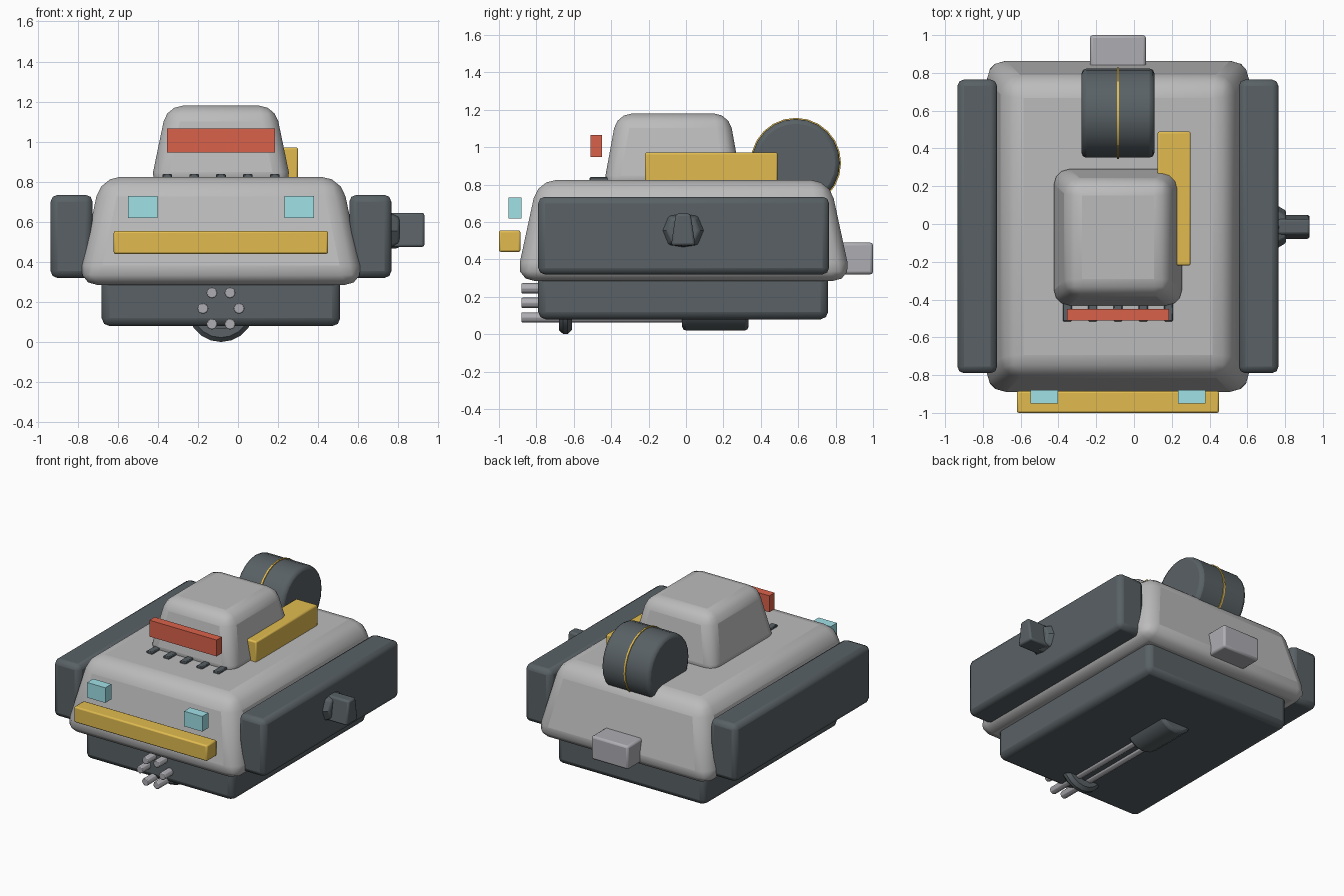
import bpy, bmesh, math
from mathutils import Matrix, Vector

if "Cube" in bpy.data.objects:
    bpy.data.objects.remove(bpy.data.objects["Cube"])

CX = -0.085  # symmetry plane of the vehicle


def material(name, color):
    m = bpy.data.materials.new(name)
    m.diffuse_color = (*color, 1)
    m.use_nodes = True
    m.node_tree.nodes["Principled BSDF"].inputs["Base Color"].default_value = m.diffuse_color
    return m


DARK = material("dark_grey", (0.10, 0.12, 0.13))
LIGHT = material("light_grey", (0.42, 0.42, 0.45))
GREY = material("mid_grey", (0.50, 0.50, 0.50))
YELLOW = material("yellow", (0.75, 0.50, 0.08))
RED = material("red", (0.70, 0.12, 0.07))
CYAN = material("cyan", (0.35, 0.75, 0.80))


def finish(name, bm, mat, bevel=0.0, segments=2):
    me = bpy.data.meshes.new(name)
    bmesh.ops.recalc_face_normals(bm, faces=bm.faces)
    bm.to_mesh(me)
    bm.free()
    ob = bpy.data.objects.new(name, me)
    bpy.context.collection.objects.link(ob)
    me.materials.append(mat)
    if bevel:
        b = ob.modifiers.new("bevel", "BEVEL")
        b.width, b.segments = bevel, segments
        b.limit_method, b.angle_limit = "ANGLE", math.radians(40)
    bpy.ops.object.select_all(action="DESELECT")
    ob.select_set(True)
    bpy.context.view_layer.objects.active = ob
    bpy.ops.object.shade_smooth_by_angle(angle=math.radians(35))
    return ob


def box(name, x, y, z, mat, bevel=0.0, segments=2, top=(1, 1)):
    """Box from (min, max) ranges; top scales the upper face in x and y."""
    bm = bmesh.new()
    bmesh.ops.create_cube(bm, size=1)
    for v in bm.verts:
        tx, ty = top if v.co.z > 0 else (1, 1)
        v.co = Vector(((x[0] + x[1]) / 2 + v.co.x * tx * (x[1] - x[0]),
                       (y[0] + y[1]) / 2 + v.co.y * ty * (y[1] - y[0]),
                       (z[0] + z[1]) / 2 + v.co.z * (z[1] - z[0])))
    return finish(name, bm, mat, bevel, segments)


def cylinder(name, center, r, length, axis, sides, mat, bevel=0.0, r2=None):
    bm = bmesh.new()
    rot = Matrix.Rotation(math.pi / 2, 4, "Y" if axis == "X" else "X")
    bmesh.ops.create_cone(bm, cap_ends=True, segments=sides, radius1=r,
                          radius2=r if r2 is None else r2, depth=length,
                          matrix=Matrix.Translation(center) @ rot)
    return finish(name, bm, mat, bevel)


# main body
box("hull", (CX - 0.715, CX + 0.715), (-0.91, 0.885), (0.285, 0.825), GREY, 0.1, 3, (0.84, 0.87))
box("lower_chassis", (CX - 0.595, CX + 0.595), (-0.79, 0.76), (0.08, 0.42), DARK, 0.04)
for side, s in (("left", -1), ("right", 1)):
    a, b = sorted((CX + s * 0.64, CX + s * 0.85))
    box(side + "_side_pod", (a, b), (-0.79, 0.765), (0.32, 0.735), DARK, 0.035)
    c = CX + s * 0.39
    box(side + "_headlight", (c - 0.073, c + 0.073), (-0.95, -0.88), (0.62, 0.73), CYAN)
box("front_bumper", (CX - 0.535, CX + 0.535), (-1.0, -0.885), (0.44, 0.555), YELLOW, 0.01)
box("rear_block", (CX - 0.148, CX + 0.148), (0.76, 1.0), (0.32, 0.49), LIGHT, 0.015)

# cabin with warning bar, vents and side locker
box("cabin", (CX - 0.355, CX + 0.355), (-0.445, 0.305), (0.77, 1.18), GREY, 0.08, 3, (0.76, 0.80))
box("light_bar", (CX - 0.27, CX + 0.27), (-0.51, -0.45), (0.947, 1.066), RED)
for i in range(5):
    c = CX + (i - 2) * 0.134
    box(f"vent_{i + 1}", (c - 0.024, c + 0.024), (-0.515, -0.40), (0.81, 0.84), DARK, 0.005, 1)
box("side_locker", (0.125, 0.30), (-0.22, 0.49), (0.80, 0.972), YELLOW, 0.01)

# rear drum with thin band
cylinder("rear_drum", (CX, 0.587, 0.915), 0.236, 0.385, "X", 24, DARK, 0.025)
cylinder("drum_band", (CX, 0.587, 0.915), 0.242, 0.012, "X", 24, YELLOW)

# fitting on the right pod: flared base and wedge-shaped block
base = cylinder("fitting_base", (0.78, -0.015, 0.555), 0.115, 0.05, "X", 8, DARK, 0.01, 0.085)
for v in base.data.vertices:
    v.co.z = max(0.465, min(0.645, v.co.z))
box("fitting_block", (0.76, 0.93), (-0.08, 0.05), (0.475, 0.645), DARK, 0.012, 2, (1, 0.6))

# multi-barrel unit partly sunk into the underside
CZ = 0.168
for i in range(6):
    a = i * math.pi / 3
    p = (CX + 0.09 * math.cos(a), -0.41, CZ + 0.09 * math.sin(a))
    cylinder(f"barrel_{i + 1}", p, 0.028, 0.94, "Y", 8, LIGHT, 0.005)
cylinder("barrel_housing", (CX, 0.157, CZ), 0.148, 0.355, "Y", 16, DARK, 0.02)

# barrel clamp ring: rounded section revolved about the barrel axis
bm = bmesh.new()
N = 20
section = [(0.10, -0.035), (0.145, -0.035), (0.167, -0.012),
           (0.167, 0.012), (0.145, 0.035), (0.10, 0.035)]
rings = [[bm.verts.new((CX + r * math.cos(2 * math.pi * k / N), -0.645 + y,
                        CZ + r * math.sin(2 * math.pi * k / N))) for r, y in section]
         for k in range(N)]
for k in range(N):
    p, q = rings[k], rings[(k + 1) % N]
    for j in range(6):
        m = (j + 1) % 6
        bm.faces.new((p[j], p[m], q[m], q[j]))
finish("barrel_clamp", bm, DARK)
